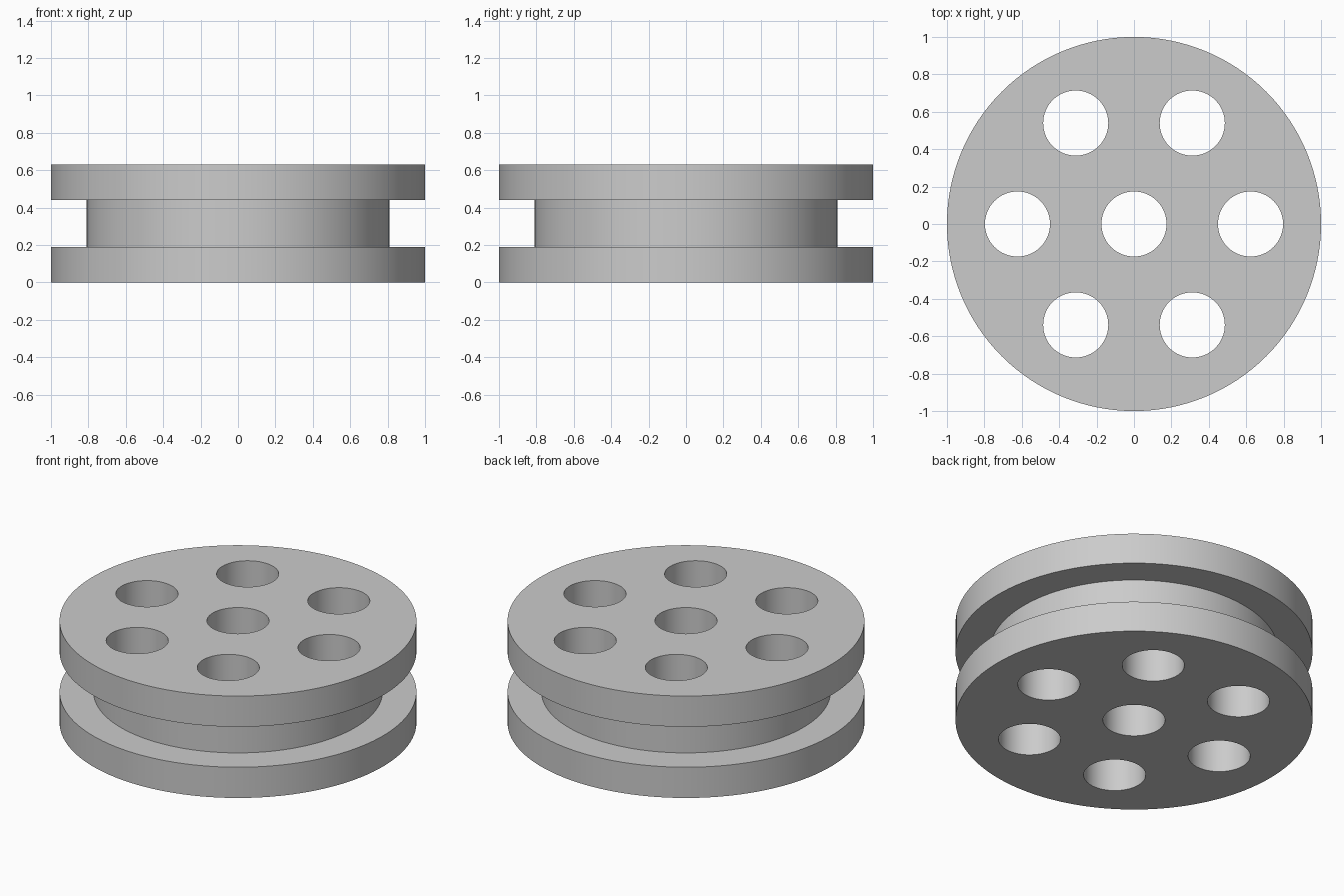
import bpy, bmesh
from math import cos, sin, tau, radians
from mathutils import Matrix, Vector

cube = bpy.data.objects.get("Cube")
if cube:
    bpy.data.objects.remove(cube, do_unlink=True)

RIM, HUB, HOLE, RING = 1.0, 0.81, 0.174, 0.623
LOW, HIGH, TOP = 0.19, 0.44, 0.63

grey = bpy.data.materials.new("plain_grey")
grey.use_nodes = True
colour = (0.6, 0.6, 0.6, 1)
grey.diffuse_color = colour
grey.node_tree.nodes["Principled BSDF"].inputs["Base Color"].default_value = colour


def add_object(name, bm):
    bmesh.ops.recalc_face_normals(bm, faces=bm.faces[:])
    mesh = bpy.data.meshes.new(name)
    bm.to_mesh(mesh)
    bm.free()
    mesh.materials.append(grey)
    obj = bpy.data.objects.new(name, mesh)
    bpy.context.collection.objects.link(obj)
    return obj


# Grooved wheel: stepped profile swept round the axis, capped top and bottom
bm = bmesh.new()
steps = 128
profile = [(RIM, 0), (RIM, LOW), (HUB, LOW), (HUB, HIGH), (RIM, HIGH), (RIM, TOP)]
rings = [[bm.verts.new((r * cos(tau * i / steps), r * sin(tau * i / steps), z))
          for i in range(steps)] for r, z in profile]
for a, b in zip(rings, rings[1:]):
    for i in range(steps):
        j = (i + 1) % steps
        bm.faces.new((a[i], a[j], b[j], b[i]))
bm.faces.new(rings[0][::-1])
bm.faces.new(rings[-1])
wheel = add_object("grooved_wheel", bm)

# Seven through holes: one in the middle and six around it
bm = bmesh.new()
centres = [Vector((0, 0, TOP / 2))]
centres += [Vector((RING * cos(tau * k / 6), RING * sin(tau * k / 6), TOP / 2)) for k in range(6)]
for c in centres:
    bmesh.ops.create_cone(bm, cap_ends=True, segments=64, radius1=HOLE, radius2=HOLE,
                          depth=TOP * 2, matrix=Matrix.Translation(c))
drill = add_object("hole_cutter", bm)
drill.hide_render = True

cut = wheel.modifiers.new("holes", "BOOLEAN")
cut.operation = "DIFFERENCE"
cut.solver = "EXACT"
cut.object = drill
bpy.ops.object.select_all(action="DESELECT")
wheel.select_set(True)
bpy.context.view_layer.objects.active = wheel
bpy.ops.object.modifier_apply(modifier=cut.name)
bpy.data.objects.remove(drill, do_unlink=True)
bpy.ops.object.shade_smooth_by_angle(angle=radians(30))
